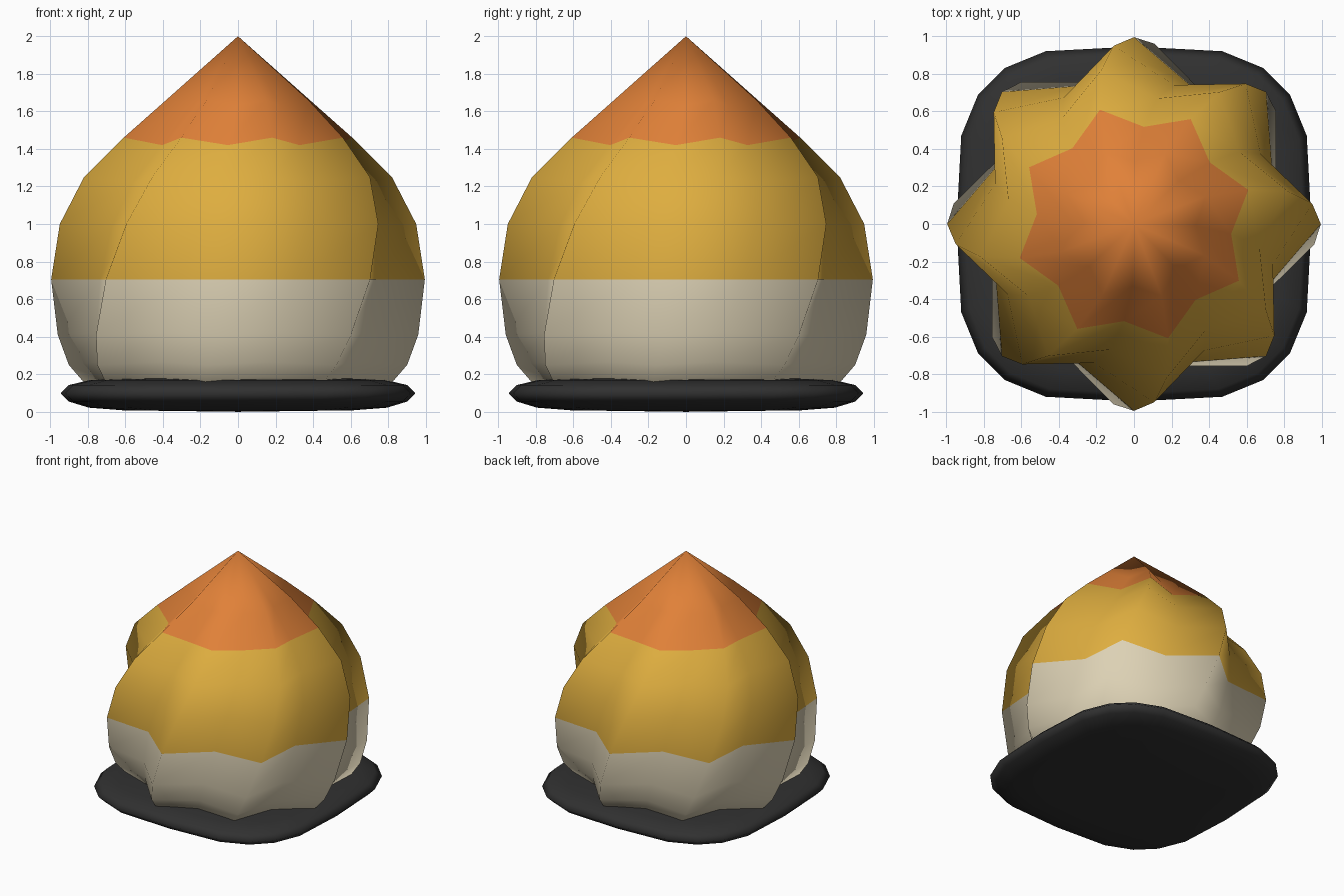
import bpy, math

if "Cube" in bpy.data.objects:
    bpy.data.objects.remove(bpy.data.objects["Cube"])


def mat(name, rgb):
    m = bpy.data.materials.new(name)
    m.diffuse_color = (*rgb, 1)
    m.use_nodes = True
    m.node_tree.nodes["Principled BSDF"].inputs["Base Color"].default_value = m.diffuse_color
    return m


black = mat("black", (0.03, 0.03, 0.03))
cream = mat("cream", (0.72, 0.64, 0.46))
yellow = mat("golden_yellow", (0.73, 0.42, 0.05))
orange = mat("orange", (0.75, 0.22, 0.04))


def loft(name, rings, bottom, top, mats, rule=lambda i: 0):
    """Skin closed rings of 16 points and cap both ends with a centre point."""
    n = len(rings[0])
    verts = [p for r in rings for p in r] + [(0, 0, bottom), (0, 0, top)]
    lo, hi = len(verts) - 2, len(verts) - 1
    last = len(rings) - 1
    faces, idx = [], []
    for i in range(last):
        for j in range(n):
            k = (j + 1) % n
            faces.append((i * n + j, i * n + k, (i + 1) * n + k, (i + 1) * n + j))
            idx.append(rule(i))
    for j in range(n):
        k = (j + 1) % n
        faces.append((lo, k, j))
        idx.append(rule(0))
        faces.append((last * n + j, last * n + k, hi))
        idx.append(rule(last))
    me = bpy.data.meshes.new(name)
    me.from_pydata(verts, [], faces)
    for m in mats:
        me.materials.append(m)
    for p, c in zip(me.polygons, idx):
        p.material_index = c
        p.use_smooth = True
    ob = bpy.data.objects.new(name, me)
    bpy.context.collection.objects.link(ob)
    return ob


# Flat rounded-square base slab
quarter = [(0.945, 0), (0.92, 0.47), (0.83, 0.69), (0.69, 0.83), (0.47, 0.92)]
outline = []
for q in range(4):
    c, s = round(math.cos(q * math.pi / 2)), round(math.sin(q * math.pi / 2))
    outline += [(x * c - y * s, x * s + y * c) for x, y in quarter]
slab = [(0.65, 0.008), (0.84, 0.022), (0.955, 0.055), (1, 0.1),
        (0.955, 0.142), (0.84, 0.168), (0.65, 0.178)]
loft("base_slab", [[(x * k, y * k, z) for x, y in outline] for k, z in slab],
     0, 0.185, [black])

# Twisted eight-ridged onion dome: ridge radius, ridge z, valley radius, valley z
profile = [(0.78, 0.11, 0.67, 0.13), (0.85, 0.17, 0.72, 0.185),
           (0.915, 0.25, 0.755, 0.265), (0.966, 0.41, 0.785, 0.42),
           (0.995, 0.705, 0.795, 0.705), (0.955, 1.0, 0.77, 0.985),
           (0.838, 1.25, 0.68, 1.22), (0.635, 1.46, 0.52, 1.42),
           (0.41, 1.66, 0.33, 1.63)]
rings = []
for rr, rz, vr, vz in profile:
    twist = math.radians(22 * (rz - 0.705))
    ring = []
    for j in range(16):
        a = twist + j * math.pi / 8
        r, z = (vr, vz) if j % 2 else (rr, rz)
        ring.append((r * math.cos(a), r * math.sin(a), z))
    rings.append(ring)
loft("onion_dome", rings, 0.1, 2.0, [cream, yellow, orange],
     lambda i: 0 if i < 4 else 1 if i < 7 else 2)
